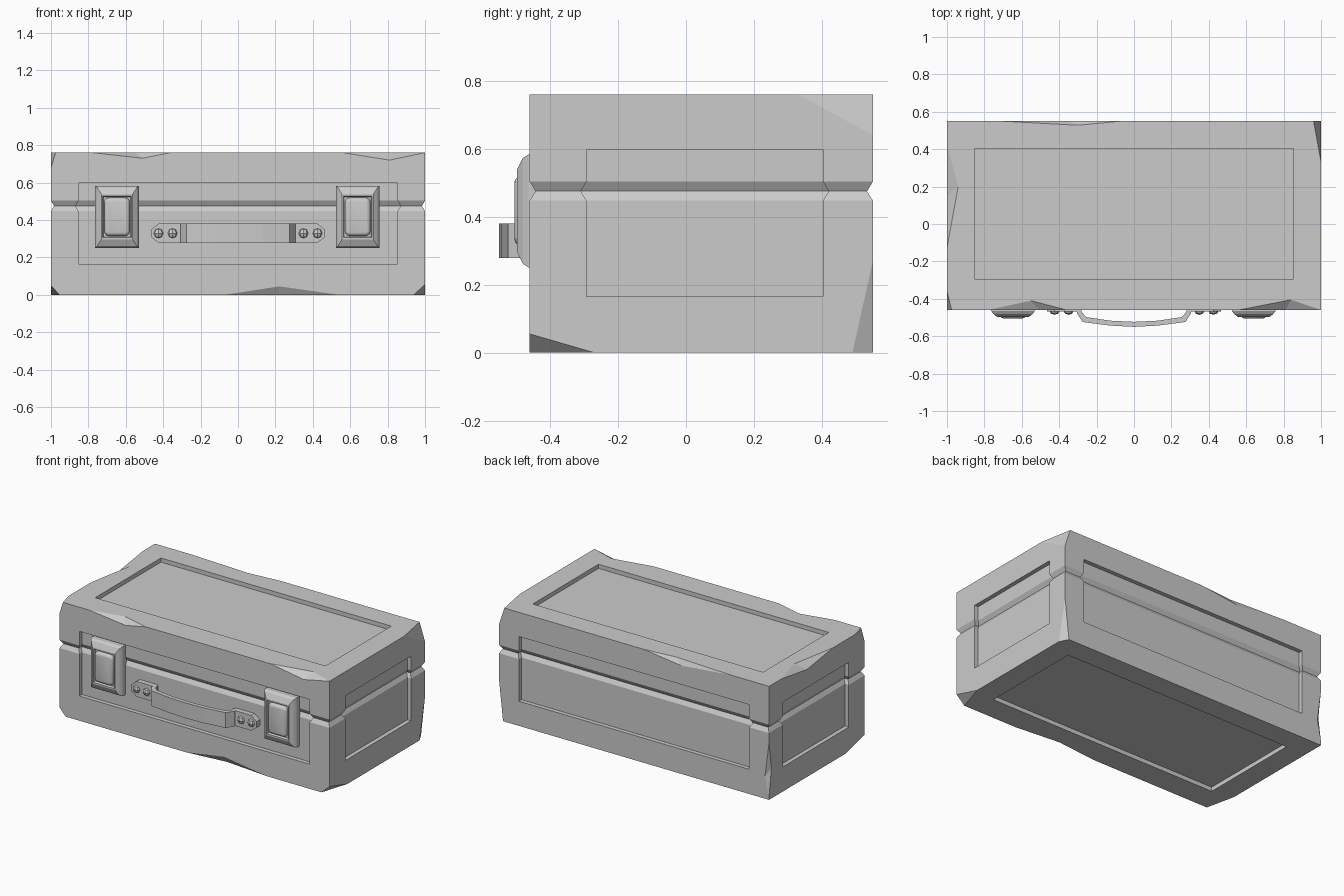
import bpy, bmesh
from mathutils import Vector

cube = bpy.data.objects.get("Cube")
if cube:
    bpy.data.objects.remove(cube, do_unlink=True)

GREY = (0.6, 0.6, 0.6, 1)
grey = bpy.data.materials.new("worn grey")
grey.use_nodes = True
grey.diffuse_color = GREY
grey.node_tree.nodes["Principled BSDF"].inputs["Base Color"].default_value = GREY

FRONT, BACK, TOP = -0.46, 0.55, 0.76
SEAM, SEAM_H, SEAM_D = 0.475, 0.028, 0.017


def finish(bm, name):
    bmesh.ops.recalc_face_normals(bm, faces=bm.faces)
    mesh = bpy.data.meshes.new(name)
    bm.to_mesh(mesh)
    bm.free()
    obj = bpy.data.objects.new(name, mesh)
    mesh.materials.append(grey)
    bpy.context.collection.objects.link(obj)
    return obj


def loft(bm, rings):
    """Skin a stack of equal-length point rings and cap both ends."""
    loops = [[bm.verts.new(p) for p in ring] for ring in rings]
    n = len(loops[0])
    for a, b in zip(loops, loops[1:]):
        for i in range(n):
            j = (i + 1) % n
            bm.faces.new((a[i], a[j], b[j], b[i]))
    bm.faces.new(loops[0])
    bm.faces.new(loops[-1])


def flat_rect(z, x0, x1, y0, y1):
    return [(x0, y0, z), (x1, y0, z), (x1, y1, z), (x0, y1, z)]


def front_rect(cx, cz, hw, hh, y):
    return [(cx + sx * hw, y, cz + sz * hh)
            for sx, sz in ((-1, -1), (1, -1), (1, 1), (-1, 1))]


def seam_stack(bottom, top, x0, x1, y0, y1, bulge):
    """Rectangles up the case, grown by bulge at the lid seam."""
    levels = [(bottom, 0), (SEAM - SEAM_H, 0), (SEAM, bulge), (SEAM + SEAM_H, 0), (top, 0)]
    return [flat_rect(z, x0 - e, x1 + e, y0 - e, y1 + e) for z, e in levels]


def subtract(obj, cutter):
    cutter.hide_render = True
    mod = obj.modifiers.new("cut", "BOOLEAN")
    mod.object = cutter
    mod.solver = "EXACT"
    mod.use_self = True
    bpy.context.view_layer.objects.active = obj
    bpy.ops.object.modifier_apply(modifier=mod.name)
    bpy.data.objects.remove(cutter, do_unlink=True)


# Case with a V-shaped lid seam running round it
bm = bmesh.new()
loft(bm, seam_stack(0, TOP, -1, 1, FRONT, BACK, -SEAM_D))
case = finish(bm, "case")

# Recessed panels on all six sides
D, OUT = 0.028, 0.3
PX, PY0, PY1, PZ0, PZ1 = 0.853, -0.293, 0.403, 0.165, 0.598
bm = bmesh.new()
for x0, x1, y0, y1 in ((-PX, PX, FRONT - OUT, FRONT + D), (-PX, PX, BACK - D, BACK + OUT),
                       (-1 - OUT, D - 1, PY0, PY1), (1 - D, 1 + OUT, PY0, PY1)):
    loft(bm, seam_stack(PZ0, PZ1, x0, x1, y0, y1, SEAM_D))
for z0, z1 in ((-OUT, D), (TOP - D, TOP + OUT)):
    loft(bm, [flat_rect(z, -PX, PX, PY0, PY1) for z in (z0, z1)])
subtract(case, finish(bm, "panel_cutter"))

# Chipped edges and corners: wedges whose cut planes pass through the first points
bm = bmesh.new()


def chip(kept, outer):
    kept, outer = [Vector(p) for p in kept], [Vector(p) for p in outer]
    mid = sum(kept, Vector()) / len(kept)
    verts = [bm.verts.new(mid + (p - mid) * 1.4) for p in kept + outer]
    for i in range(4):
        bm.faces.new(verts[:i] + verts[i + 1:])


def corner(x, y, z, dx, dy, dz):
    chip([(x + dx, y, z), (x, y + dy, z), (x, y, z + dz)], [(x, y, z)])


def x_edge(y, z, x0, x1, face_x, dz, flat_x, dy):
    chip([(face_x, y, z + dz), (flat_x, y + dy, z)], [(x0, y, z), (x1, y, z)])


x_edge(FRONT, TOP, -0.78, -0.36, -0.51, -0.03, -0.55, 0.05)
x_edge(FRONT, TOP, 0.56, 1.0, 0.81, -0.04, 0.84, 0.055)
x_edge(FRONT, 0, -0.07, 0.54, 0.22, 0.045, 0.22, 0.03)
x_edge(BACK, TOP, -0.71, -0.07, -0.35, -0.035, -0.3, -0.022)
chip([(-0.94, 0.2, TOP), (-1, 0.15, 0.72)], [(-1, -0.13, TOP), (-1, 0.42, TOP)])
chip([(-1, 0.525, 0.2), (-0.97, BACK, 0.15)], [(-1, BACK, 0.02), (-1, BACK, 0.38)])
corner(-1, FRONT, TOP, 0.025, 0.1, -0.08)
corner(1, BACK, TOP, -0.04, -0.22, -0.12)
corner(1, FRONT, 0, -0.06, 0.19, 0.055)
corner(-1, FRONT, 0, 0.045, 0.2, 0.05)
corner(1, BACK, 0, -0.03, -0.06, 0.27)
subtract(case, finish(bm, "chip_cutter"))

# Latches: bevelled frame with a sunken pocket, and a rounded button inside
LZ = 0.417
for side, cx in (("right", -0.647), ("left", 0.64)):
    bm = bmesh.new()
    steps = [(0.117, 0.166, FRONT + 0.035), (0.117, 0.166, -0.464), (0.106, 0.156, -0.48),
             (0.084, 0.122, -0.497), (0.077, 0.112, -0.497), (0.072, 0.107, -0.482)]
    loft(bm, [front_rect(cx, LZ, w, h, y) for w, h, y in steps])
    finish(bm, side + "_latch_frame")

    bm = bmesh.new()
    loft(bm, [front_rect(cx, LZ, 0.068, 0.102, y) for y in (-0.47, -0.505)])
    uprights = [e for e in bm.edges if abs(e.verts[0].co.z - e.verts[1].co.z) < 0.001
                and abs(e.verts[0].co.x - e.verts[1].co.x) < 0.001]
    bmesh.ops.bevel(bm, geom=uprights, offset=0.025, segments=3, profile=0.5, affect="EDGES")
    rim = [e for e in bm.edges if all(v.co.y < -0.5 for v in e.verts)]
    bmesh.ops.bevel(bm, geom=rim, offset=0.018, segments=3, profile=0.5, affect="EDGES")
    for f in bm.faces:
        f.smooth = True
    finish(bm, side + "_latch_button")

# Handle strap: half path mirrored, swept as a rectangular section
HZ, HH = 0.329, 0.051
half = [(0.31, -0.44, 0.283, -0.44), (0.305, -0.478, 0.28, -0.47), (0.275, -0.524, 0.255, -0.498),
        (0.13, -0.543, 0.125, -0.517), (0.0, -0.55, 0.0, -0.523)]
path = half + [(-a, b, -c, d) for a, b, c, d in reversed(half[:-1])]
bm = bmesh.new()
loft(bm, [[(a, b, HZ - HH), (a, b, HZ + HH), (c, d, HZ + HH), (c, d, HZ - HH)]
          for a, b, c, d in path])
finish(bm, "handle_strap")

# Pointed handle plates with two rivets each
for side, s in (("right", -1), ("left", 1)):
    outline = [(0.29, -HH), (0.425, -HH), (0.465, -0.02), (0.465, 0.02), (0.425, HH), (0.29, HH)]
    bm = bmesh.new()
    loft(bm, [[(s * x, y, HZ + z) for x, z in outline] for y in (FRONT + 0.035, FRONT - 0.007)])
    finish(bm, side + "_handle_plate")
    bm = bmesh.new()
    for x in (0.35, 0.425):
        geo = bmesh.ops.create_uvsphere(bm, u_segments=8, v_segments=4, radius=0.027)
        bmesh.ops.scale(bm, vec=(1, 0.8, 1), verts=geo["verts"])
        bmesh.ops.translate(bm, vec=(s * x, FRONT - 0.004, HZ), verts=geo["verts"])
    finish(bm, side + "_rivets")
